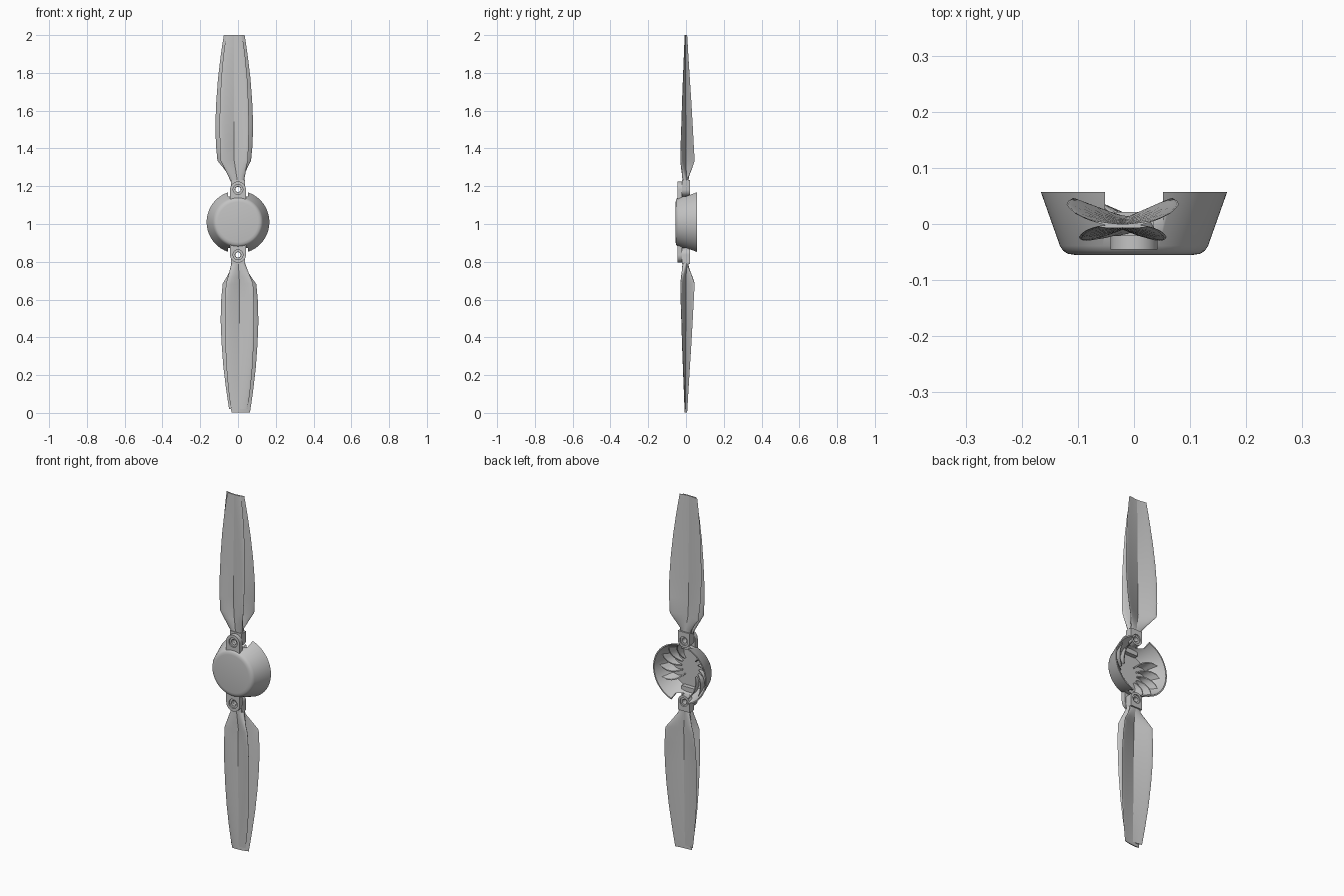
import bpy, bmesh, math
from mathutils import Matrix, Vector

if "Cube" in bpy.data.objects:
    bpy.data.objects.remove(bpy.data.objects["Cube"])

HUB_Z = 1.01       # height of the hub axis
HINGE_R = 0.173    # distance from hub axis to hinge pin

grey = bpy.data.materials.new("plain grey")
grey.use_nodes = True
grey.diffuse_color = (0.55, 0.55, 0.55, 1)
grey.node_tree.nodes["Principled BSDF"].inputs["Base Color"].default_value = (0.55, 0.55, 0.55, 1)


def make(name, bm, angle=35):
    bmesh.ops.recalc_face_normals(bm, faces=bm.faces)
    me = bpy.data.meshes.new(name)
    bm.to_mesh(me)
    bm.free()
    me.materials.append(grey)
    ob = bpy.data.objects.new(name, me)
    bpy.context.collection.objects.link(ob)
    activate(ob)
    bpy.ops.object.shade_smooth_by_angle(angle=math.radians(angle))
    return ob


def activate(ob):
    bpy.ops.object.select_all(action='DESELECT')
    ob.select_set(True)
    bpy.context.view_layer.objects.active = ob


def cut(ob, bm):
    cutter = make("cutter", bm)
    cutter.hide_render = True
    mod = ob.modifiers.new("cut", 'BOOLEAN')
    mod.operation, mod.solver, mod.object = 'DIFFERENCE', 'EXACT', cutter
    activate(ob)
    bpy.ops.object.modifier_apply(modifier=mod.name)
    bpy.data.objects.remove(cutter)
    bpy.ops.object.shade_smooth_by_angle(angle=math.radians(35))


def loft(bm, rings):
    """Skin a list of equal closed rings and cap both ends."""
    vs = [[bm.verts.new(p) for p in ring] for ring in rings]
    n = len(vs[0])
    for a, b in zip(vs, vs[1:]):
        for i in range(n):
            j = (i + 1) % n
            bm.faces.new((a[i], a[j], b[j], b[i]))
    bm.faces.new(vs[0])
    bm.faces.new(vs[-1])


def cylinder_y(r, y0, y1, z, n=32):
    bm = bmesh.new()
    loft(bm, [[(r * math.cos(2 * math.pi * i / n), y, z + r * math.sin(2 * math.pi * i / n))
               for i in range(n)] for y in (y0, y1)])
    return bm


def box(x, y0, y1, z0, z1):
    bm = bmesh.new()
    loft(bm, [[(-x, y, z0), (x, y, z0), (x, y, z1), (-x, y, z1)] for y in (y0, y1)])
    return bm


def tab(r, y0, y1, zbase, zc):
    """Plate with a rounded far end, extruded along y."""
    side = 1 if zc > zbase else -1
    arc = [(r * math.cos(math.pi * i / 20), zc + side * r * math.sin(math.pi * i / 20)) for i in range(21)]
    outline = [(r, zbase)] + arc + [(-r, zbase)]
    bm = bmesh.new()
    loft(bm, [[(x, y, z) for x, z in outline] for y in (y0, y1)])
    return bm


# Hub: flared cup, open at the back
profile = [(0, -.055), (.106, -.055), (.118, -.053), (.126, -.048), (.132, -.039), (.166, .057),
           (.159, .057), (.126, -.036), (.118, -.045), (0, -.045)]
bm = bmesh.new()
vs = [bm.verts.new((r, y, HUB_Z)) for r, y in profile]
es = [bm.edges.new(p) for p in zip(vs, vs[1:])]
bmesh.ops.spin(bm, geom=vs + es, cent=(0, 0, HUB_Z), axis=(0, 1, 0), angle=2 * math.pi, steps=72)
bmesh.ops.remove_doubles(bm, verts=bm.verts, dist=1e-5)
hub = make("hub_cup", bm)
for s in (1, -1):
    za, zb = sorted((HUB_Z + s * .136, HUB_Z + s * .25))
    cut(hub, box(.052, -.1, .1, za, zb))

# Curved cooling fins inside the cup
bm = bmesh.new()
for side in (0, math.pi):
    for k in range(5):
        base = side + math.radians(-52 + 26 * k)
        rings = []
        for i in range(7):
            t = i / 6
            a = base + .45 * t * t
            low, high = .055 + .071 * t, .055 + .093 * t
            top = -.034 + .058 * t
            radial = Vector((math.cos(a), 0, math.sin(a)))
            across = Vector((-math.sin(a), 0, math.cos(a))) * .003
            mid = Vector((0, 0, HUB_Z))
            up = Vector((0, 1, 0))
            p, q = mid + radial * low - up * .047, mid + radial * high + up * top
            rings.append([p - across, p + across, q + across, q - across])
        loft(bm, rings)
make("hub_fins", bm)

# Hinges: hub lug in front, blade eye behind, with a stepped pin hole
for word, s in (("upper", 1), ("lower", -1)):
    zc = HUB_Z + s * HINGE_R
    lug = make(word + "_hinge_lug", tab(.042, -.045, -.021, HUB_Z + s * .105, zc))
    cut(lug, cylinder_y(.026, -.06, -.037, zc))
    cut(lug, cylinder_y(.015, -.06, .06, zc))
    eye = make(word + "_blade_eye", tab(.036, -.021, .021, zc + s * .05, zc - s * .001))
    cut(eye, cylinder_y(.024, .014, .06, zc))
    cut(eye, cylinder_y(.014, -.06, .06, zc))

# Blade sections: z, left x, left y, right x, right y, half thickness
sections = [(1.205, -.030, .000, .030, .000, .016),
            (1.25, -.043, .013, .036, -.012, .014),
            (1.30, -.080, .034, .045, -.024, .010),
            (1.335, -.109, .046, .052, -.029, .008),
            (1.42, -.117, .041, .056, -.027, .008),
            (1.53, -.120, .035, .058, -.023, .0075),
            (1.65, -.115, .028, .055, -.019, .007),
            (1.77, -.106, .020, .049, -.014, .006),
            (1.88, -.093, .013, .039, -.009, .005),
            (1.95, -.083, .009, .030, -.006, .004),
            (2.0, -.075, .006, .022, -.004, .003)]


def blade(name, mirrored, lower):
    rings = []
    for z, xl, yl, xr, yr, h in sections:
        mid = Vector(((xl + xr) / 2, (yl + yr) / 2, 0))
        chord = Vector(((xr - xl) / 2, (yr - yl) / 2, 0))
        normal = Vector((chord.y, -chord.x, 0)).normalized()
        ring = []
        for i in range(24):
            t = 2 * math.pi * i / 24
            u = math.cos(t)
            # slightly cambered aerofoil, thinner toward the outer edge
            v = h * math.sin(t) * (1 + .3 * u) + .004 * (1 - u * u) * min(1, (z - 1.2) / .1)
            p = mid + chord * u + normal * v
            p.z = z
            if mirrored:
                p.x = -.04 * min(1, (z - 1.205) / .13) - p.x
            ring.append(p)
        rings.append(ring)
    bm = bmesh.new()
    loft(bm, rings)
    if lower:
        # half turn about the hub axis, slightly offset
        turn = Matrix.Rotation(math.pi, 4, 'Y')
        centre = Matrix.Translation((0, 0, HUB_Z))
        bmesh.ops.transform(bm, matrix=centre @ turn @ centre.inverted(), verts=bm.verts)
        for v in bm.verts:
            k = min(1, max(0, (.815 - v.co.z) / .13))
            v.co.x -= .012 * k
            if not mirrored:
                v.co.z -= .018 * max(0, (.815 - v.co.z) / .795)
                v.co.z = max(0, v.co.z)
    make(name, bm, 50)


# Two crossed blades above and two below
for word, lower in (("upper", False), ("lower", True)):
    blade(word + "_blade_a", False, lower)
    blade(word + "_blade_b", True, lower)
